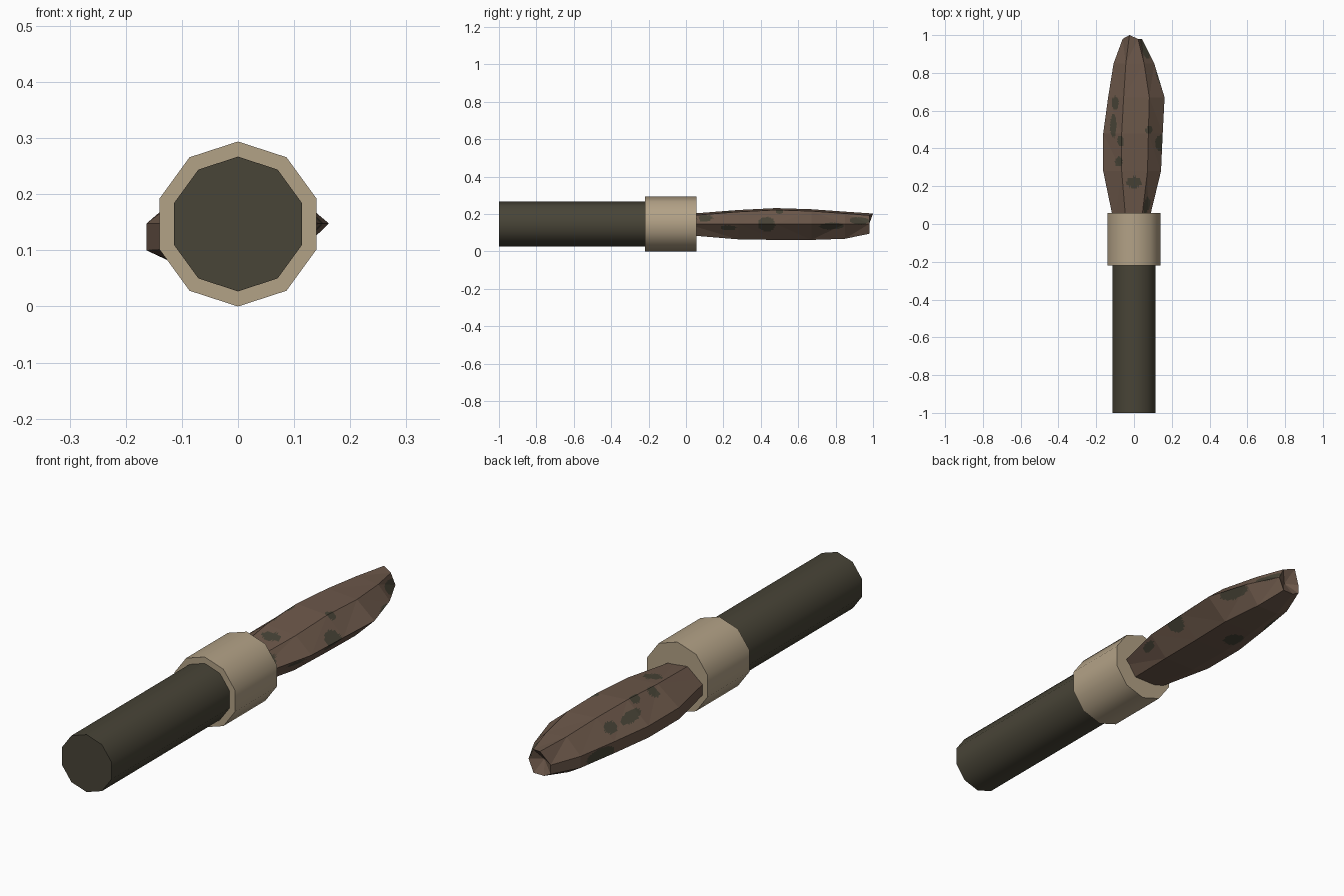
import bpy
import bmesh
import math
from mathutils import Vector

default_cube = bpy.data.objects.get("Cube")
if default_cube:
    bpy.data.objects.remove(default_cube, do_unlink=True)

AXIS_HEIGHT = 0.147
SIDES = 10


def make_material(name, red, green, blue):
    material = bpy.data.materials.new(name)
    material.use_nodes = True
    colour = (red, green, blue, 1)
    material.diffuse_color = colour
    shader = next(n for n in material.node_tree.nodes if n.type == "BSDF_PRINCIPLED")
    shader.inputs["Base Color"].default_value = colour
    return material


dark_olive = make_material("dark olive", 0.065, 0.058, 0.038)
tan = make_material("tan", 0.45, 0.36, 0.24)
brown = make_material("brown", 0.152, 0.098, 0.069)


def make_rod(name, radius, start, end, material):
    """Ten-sided cylinder lying along y, with a corner at the top."""
    bpy.ops.mesh.primitive_cylinder_add(
        vertices=SIDES, radius=radius, depth=end - start,
        location=(0, (start + end) / 2, AXIS_HEIGHT),
        rotation=(math.radians(90), 0, 0))
    rod = bpy.context.object
    rod.name = name
    rod.data.materials.append(material)
    bpy.ops.object.shade_smooth_by_angle(angle=math.radians(40))
    return rod


# Handle and collar
make_rod("handle", 0.12, -1, -0.1, dark_olive)
make_rod("collar", AXIS_HEIGHT, -0.22, 0.057, tan)


def blade_section(y, left, right, top, bottom):
    """Seven corners: blunt left edge, sharp right edge, broad roof and belly."""
    blunt = max(bottom + 0.015, 0.1)
    return [
        (left, y, 0.148),
        (left, y, blunt),
        (left * 0.5, y, bottom),
        (right * 0.45, y, bottom),
        (right, y, 0.148),
        (right * 0.5, y, top - 0.01),
        (left * 0.4, y, top),
    ]


# Blade stations: y, left, right, top, bottom
stations = [
    (0, -0.105, 0.075, 0.2, 0.088),
    (0.28, -0.163, 0.143, 0.222, 0.065),
    (0.48, -0.163, 0.152, 0.232, 0.062),
    (0.67, -0.137, 0.162, 0.226, 0.062),
    (0.85, -0.108, 0.107, 0.213, 0.068),
    (0.98, -0.06, 0.042, 0.203, 0.095),
]

# Stains: centre and reach along each axis
stains = [
    ((0, 0.22, 0.22), (0.042, 0.03, 0.05)),
    ((-0.08, 0.33, 0.2), (0.022, 0.027, 0.06)),
    ((-0.07, 0.44, 0.21), (0.018, 0.03, 0.06)),
    ((-0.11, 0.52, 0.19), (0.018, 0.06, 0.05)),
    ((-0.1, 0.64, 0.19), (0.02, 0.035, 0.05)),
    ((0.08, 0.5, 0.22), (0.02, 0.02, 0.05)),
    ((0.14, 0.43, 0.145), (0.045, 0.046, 0.05)),
    ((0.12, 0.78, 0.135), (0.05, 0.07, 0.02)),
    ((0.13, 0.22, 0.125), (0.05, 0.05, 0.015)),
    ((0.06, 0.93, 0.165), (0.05, 0.06, 0.02)),
    ((0.08, 0.1, 0.18), (0.05, 0.04, 0.02)),
    ((-0.12, 0.74, 0.115), (0.04, 0.08, 0.03)),
    ((-0.05, 0.58, 0.06), (0.04, 0.045, 0.03)),
]


def is_stained(point):
    for centre, reach in stains:
        offset = point - Vector(centre)
        if sum((d / r) ** 2 for d, r in zip(offset, reach)) < 1:
            return True
    return False


# Blade: rings joined into a faceted shell
bm = bmesh.new()
rings = [[bm.verts.new(p) for p in blade_section(*s)] for s in stations]
count = len(rings[0])
for near, far in zip(rings, rings[1:]):
    for i in range(count):
        j = (i + 1) % count
        bm.faces.new((near[i], near[j], far[j], far[i]))
bm.faces.new(rings[0])

# Hollow, chipped tip
rings[-1][-1].co.y = 1
notch = bm.verts.new((-0.01, 0.95, 0.15))
for i in range(count):
    bm.faces.new((rings[-1][i], rings[-1][(i + 1) % count], notch))

# Fine facets keep the flat shape and carry the stains
bmesh.ops.recalc_face_normals(bm, faces=bm.faces[:])
bmesh.ops.triangulate(bm, faces=bm.faces[:])
bmesh.ops.subdivide_edges(bm, edges=bm.edges[:], cuts=14, use_grid_fill=True)
for face in bm.faces:
    face.smooth = False
    face.material_index = int(is_stained(face.calc_center_median()))

mesh = bpy.data.meshes.new("blade")
bm.to_mesh(mesh)
bm.free()
mesh.materials.append(brown)
mesh.materials.append(dark_olive)
blade = bpy.data.objects.new("blade", mesh)
bpy.context.collection.objects.link(blade)
